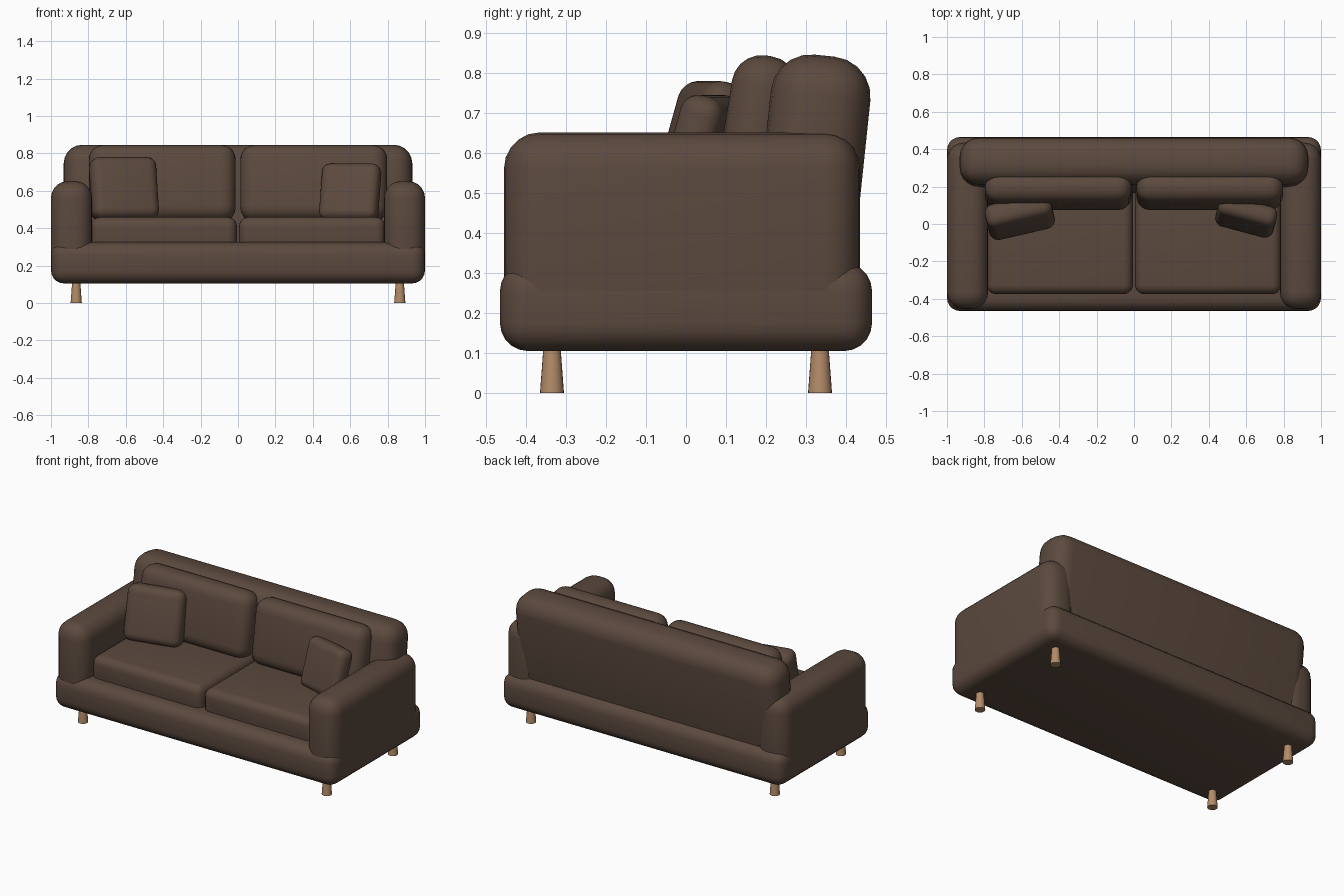
import bpy
from math import radians

if "Cube" in bpy.data.objects:
    bpy.data.objects.remove(bpy.data.objects["Cube"], do_unlink=True)


def material(name, rgb):
    m = bpy.data.materials.new(name)
    m.use_nodes = True
    m.diffuse_color = (*rgb, 1)
    m.node_tree.nodes["Principled BSDF"].inputs["Base Color"].default_value = (*rgb, 1)
    return m


fabric = material("brown fabric", (0.105, 0.067, 0.048))
wood = material("tan wood", (0.45, 0.26, 0.14))


def padded_box(name, centre, size, radius, lean=0, yaw=0):
    """Soft rounded block; lean tips the top backwards, yaw turns it."""
    bpy.ops.mesh.primitive_cube_add(size=1, location=centre)
    ob = bpy.context.object
    ob.name = name
    ob.scale = size
    bpy.ops.object.transform_apply(location=False, rotation=False, scale=True)
    ob.rotation_euler = (radians(-lean), 0, radians(yaw))
    bevel = ob.modifiers.new("soft edges", "BEVEL")
    bevel.width = radius
    bevel.segments = 5
    bevel.limit_method = "NONE"
    ob.data.materials.append(fabric)
    bpy.ops.object.modifier_apply(modifier=bevel.name)
    bpy.ops.object.shade_smooth_by_angle(angle=radians(35))
    return ob


# Frame and backrest
padded_box("base", (0, 0, 0.215), (2.0, 0.93, 0.22), 0.07)
padded_box("backrest", (0, 0.313, 0.52), (1.864, 0.25, 0.65), 0.1, lean=6)

for side, label in ((1, "left"), (-1, "right")):
    # Arms and loose cushions, mirrored
    padded_box(label + "_arm", (side * 0.89, -0.01, 0.379), (0.22, 0.89, 0.545), 0.09)
    padded_box(label + "_seat_cushion", (side * 0.396, -0.08, 0.37),
               (0.78, 0.59, 0.18), 0.05)
    padded_box(label + "_back_cushion", (side * 0.405, 0.176, 0.64),
               (0.785, 0.165, 0.41), 0.075, lean=9)
    # Tapered legs, wider at the floor
    for y, end in ((-0.335, "front"), (0.335, "back")):
        bpy.ops.mesh.primitive_cone_add(vertices=20, radius1=0.03, radius2=0.021,
                                        depth=0.12, location=(side * 0.865, y, 0.06))
        leg = bpy.context.object
        leg.name = f"{label}_{end}_leg"
        leg.data.materials.append(wood)
        bpy.ops.object.shade_smooth_by_angle(angle=radians(35))

# Throw pillows
padded_box("right_pillow", (-0.61, 0.04, 0.61), (0.36, 0.13, 0.34), 0.05, lean=16, yaw=13)
padded_box("left_pillow", (0.6, 0.04, 0.592), (0.32, 0.11, 0.31), 0.045, lean=16, yaw=-15)
